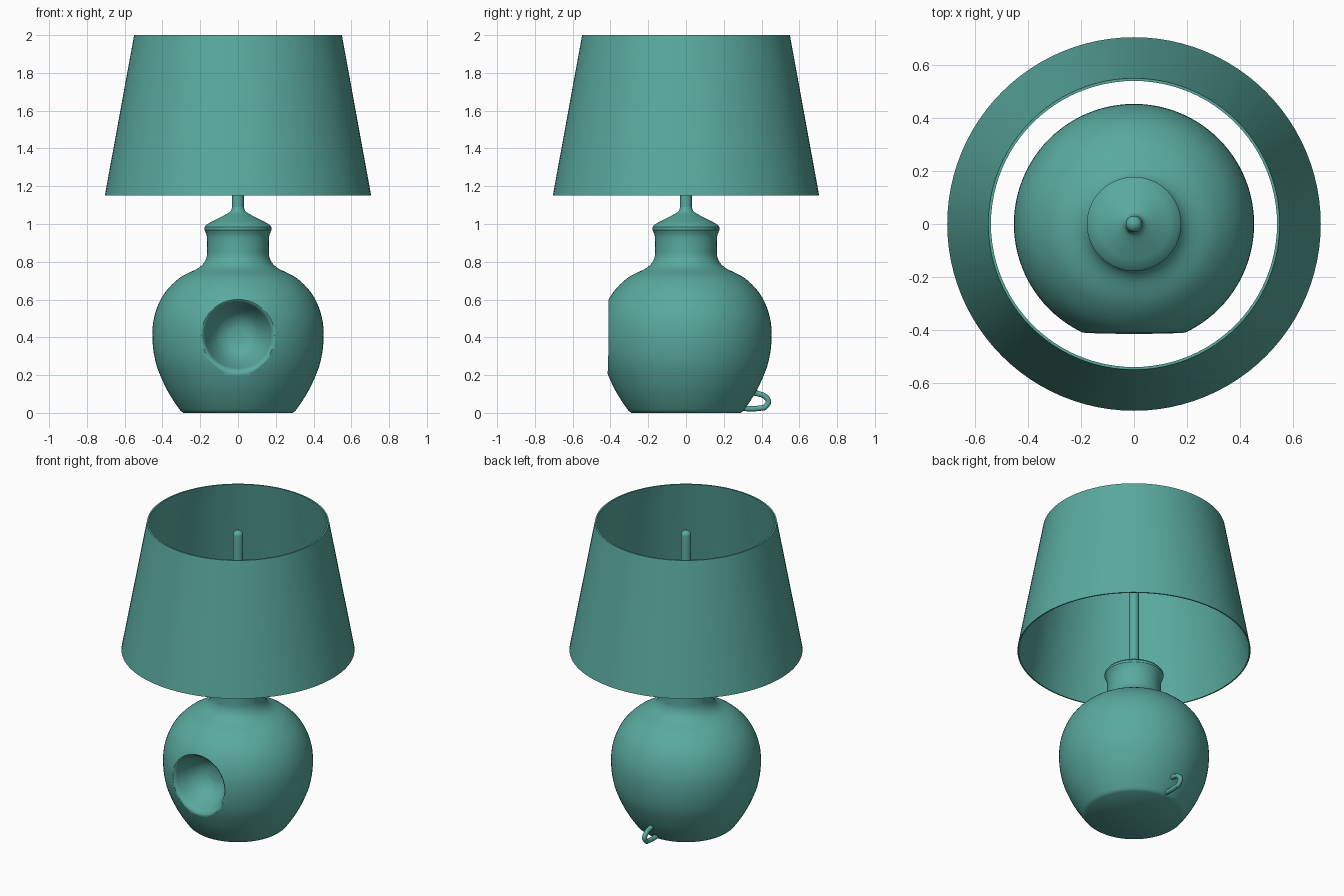
import bpy, math
from mathutils import Vector

if "Cube" in bpy.data.objects:
    bpy.data.objects.remove(bpy.data.objects["Cube"])

# Teal glaze shared by every part
teal = bpy.data.materials.new("teal")
teal.diffuse_color = (0.10, 0.40, 0.34, 1)
teal.use_nodes = True
teal.node_tree.nodes["Principled BSDF"].inputs["Base Color"].default_value = teal.diffuse_color


def smooth(pts, n=5):
    """Catmull-Rom curve through (r, z) or 3D points."""
    v = [Vector(p) for p in pts]
    v = [2 * v[0] - v[1]] + v + [2 * v[-1] - v[-2]]
    out = []
    for a, b, c, d in zip(v, v[1:], v[2:], v[3:]):
        for k in range(n):
            t = k / n
            out.append(0.5 * (2 * b + (c - a) * t + (2 * a - 5 * b + 4 * c - d) * t * t
                              + (3 * b - a - 3 * c + d) * t ** 3))
    return out + [v[-2]]


def lathe(name, profile, steps=96, closed=False):
    """Spin a bottom-to-top profile round z; open profiles get capped ends."""
    n = len(profile)
    verts = [(r * math.cos(2 * math.pi * i / steps), r * math.sin(2 * math.pi * i / steps), z)
             for i in range(steps) for r, z in profile]
    faces = []
    for i in range(steps):
        j = (i + 1) % steps
        for k in range(n if closed else n - 1):
            m = (k + 1) % n
            faces.append((i * n + k, j * n + k, j * n + m, i * n + m))
    if not closed:
        faces.append([i * n for i in reversed(range(steps))])
        faces.append([i * n + n - 1 for i in range(steps)])
    mesh = bpy.data.meshes.new(name)
    mesh.from_pydata(verts, [], faces)
    mesh.materials.append(teal)
    ob = bpy.data.objects.new(name, mesh)
    bpy.context.collection.objects.link(ob)
    return ob


def activate(ob):
    bpy.ops.object.select_all(action='DESELECT')
    ob.select_set(True)
    bpy.context.view_layer.objects.active = ob


def shade(ob, angle=35):
    activate(ob)
    bpy.ops.object.shade_smooth_by_angle(angle=math.radians(angle))


# Pot-bellied base with neck
belly = smooth([(0.305, 0.012), (0.345, 0.07), (0.39, 0.15), (0.435, 0.265), (0.453, 0.39),
                (0.443, 0.51), (0.395, 0.625), (0.31, 0.714), (0.205, 0.77),
                (0.168, 0.82), (0.163, 0.88), (0.165, 0.935), (0.177, 0.968)])
base = lathe("base", [(0.29, 0)] + [tuple(p) for p in belly])

# Round hollow in the front, cut by a lathed bowl lying along y
bowl = smooth([(0.01, -0.235), (0.06, -0.243), (0.105, -0.27), (0.14, -0.315),
               (0.165, -0.365), (0.182, -0.402), (0.21, -0.418)])
cutter = lathe("hollow_cutter", [(r, -z) for r, z in bowl] + [(0.3, 0.421), (0.3, 0.6)], 64)
cutter.rotation_euler.x = math.radians(90)
cutter.location.z = 0.41
cutter.hide_render = True
bpy.context.view_layer.update()
cut = base.modifiers.new("hollow", 'BOOLEAN')
cut.operation, cut.solver, cut.object = 'DIFFERENCE', 'EXACT', cutter
activate(base)
bpy.ops.object.modifier_apply(modifier=cut.name)
bpy.data.objects.remove(cutter)
shade(base, 50)

# Conical neck cap
shade(lathe("neck_cap", [(0.17, 0.96), (0.178, 0.968), (0.178, 0.983), (0.168, 0.995)]
            + [tuple(p) for p in smooth([(0.14, 1.012), (0.095, 1.035), (0.055, 1.056),
                                         (0.038, 1.07), (0.031, 1.09)])], 64))

# Upright rod with rounded tip
tip = [(0.031 * math.cos(a), 1.915 + 0.031 * math.sin(a))
       for a in (math.radians(d) for d in range(0, 90, 15))]
shade(lathe("rod", [(0.031, 1.05)] + tip + [(0.002, 1.946)], 32))

# Thin tapered shade, open at both ends
shade(lathe("lamp_shade", [(0.705, 1.15), (0.55, 2.0), (0.54, 2.0), (0.697, 1.15)],
            96, closed=True))

# Small cord loop at the back foot
path = [(0, 0.32, 0.125), (0, 0.37, 0.105), (0, 0.415, 0.09), (0, 0.437, 0.06),
        (0, 0.418, 0.03), (0, 0.365, 0.03), (0, 0.335, 0.05), (0, 0.28, 0.05)]
foot = [(0, 0.40, 0.026), (0, 0.35, 0.022), (0, 0.27, 0.026)]
curve = bpy.data.curves.new("cord_loop", 'CURVE')
curve.dimensions = '3D'
curve.bevel_depth = 0.015
curve.bevel_resolution = 3
curve.use_fill_caps = True
curve.materials.append(teal)
pts = smooth(path[:5] + foot, 6)
line = curve.splines.new('POLY')
line.points.add(len(pts) - 1)
for p, co in zip(line.points, pts):
    p.co = (*co, 1)
    p.radius = 1 + 0.6 * max(0, 0.38 - co.y) / 0.06 * (co.z > 0.07)
line.use_smooth = True
loop = bpy.data.objects.new("cord_loop", curve)
bpy.context.collection.objects.link(loop)
